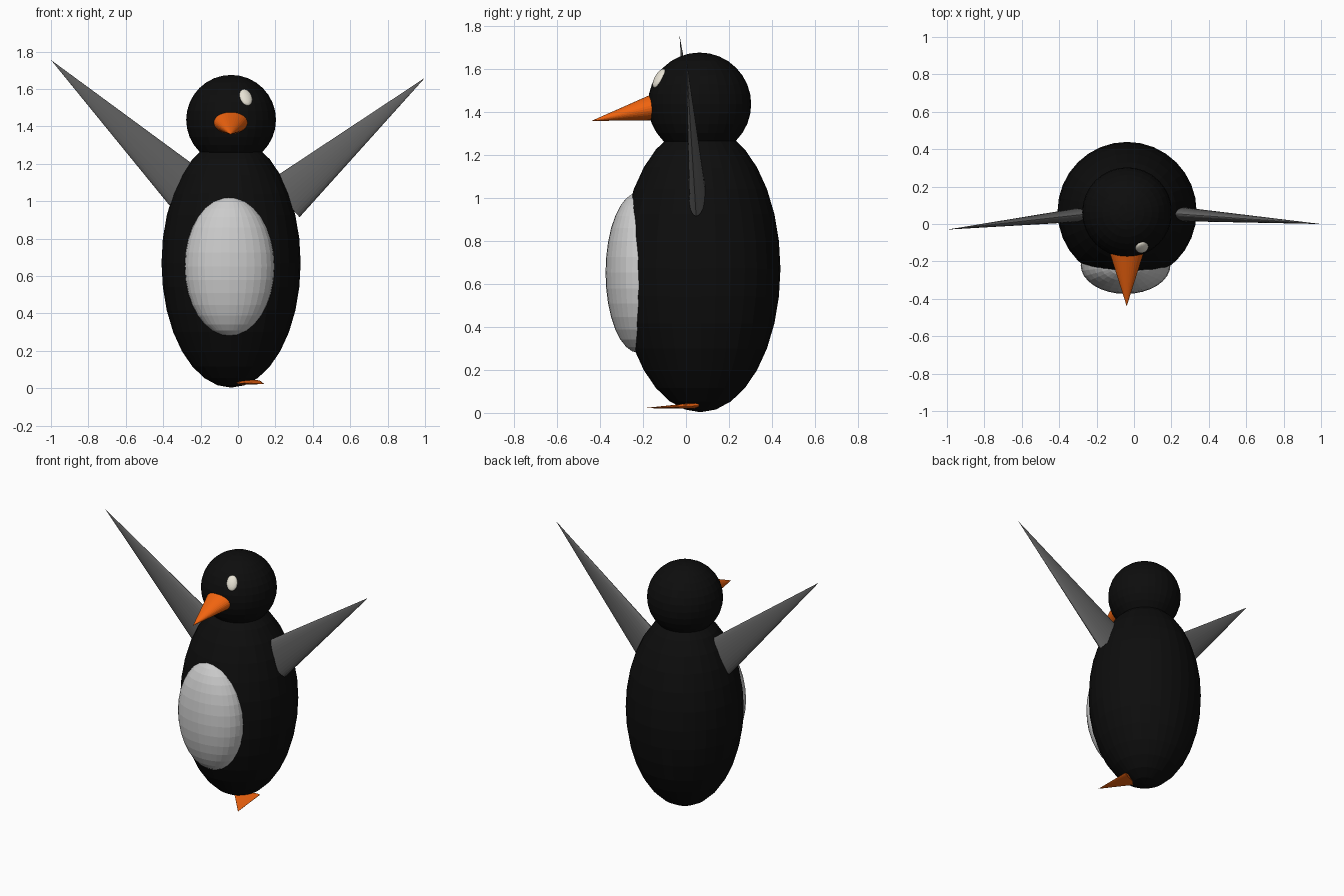
import bpy
from mathutils import Vector, Matrix

if "Cube" in bpy.data.objects:
    bpy.data.objects.remove(bpy.data.objects["Cube"])


def material(name, rgb):
    m = bpy.data.materials.new(name)
    m.diffuse_color = (*rgb, 1)
    m.use_nodes = True
    m.node_tree.nodes["Principled BSDF"].inputs["Base Color"].default_value = m.diffuse_color
    return m


BLACK = material("black", (0.004, 0.004, 0.004))
GREY = material("dark_grey", (0.12, 0.12, 0.12))
WHITE = material("white", (0.6, 0.6, 0.6))
CREAM = material("cream", (0.8, 0.76, 0.66))
ORANGE = material("orange", (0.9, 0.13, 0.005))


def frame(axis, wide):
    """Rotation with local z along axis and local x as near to wide as possible."""
    z = Vector(axis).normalized()
    y = z.cross(Vector(wide)).normalized()
    x = y.cross(z)
    return Matrix((x, y, z)).transposed().to_4x4()


def finish(name, mat, matrix):
    ob = bpy.context.object
    ob.name = name
    ob.data.materials.append(mat)
    ob.data.transform(matrix)
    return ob


def ellipsoid(name, mat, centre, radii, rot=Matrix.Identity(4)):
    bpy.ops.mesh.primitive_uv_sphere_add(segments=32, ring_count=16, radius=1)
    return finish(name, mat, Matrix.Translation(centre) @ rot @ Matrix.Diagonal((*radii, 1)))


def flat_cone(name, mat, base, tip, half_width, half_thick, wide):
    """Flattened cone running from the base centre to the tip."""
    base, tip = Vector(base), Vector(tip)
    axis = tip - base
    bpy.ops.mesh.primitive_cone_add(vertices=32, radius1=1, radius2=0, depth=1)
    size = Matrix.Diagonal((half_width, half_thick, axis.length, 1))
    return finish(name, mat, Matrix.Translation((base + tip) / 2) @ frame(axis, wide) @ size)


# Body, head and belly patch
ellipsoid("body", BLACK, (-0.037, 0.067, 0.67), (0.372, 0.372, 0.667))
head_centre = Vector((-0.037, 0.063, 1.435))
ellipsoid("head", BLACK, head_centre, (0.24, 0.24, 0.24))
ellipsoid("belly", WHITE, (-0.045, -0.22, 0.652), (0.24, 0.154, 0.373))

# Single eye, lying on the head surface
eye_centre = Vector((0.042, -0.125, 1.555))
ellipsoid("eye", CREAM, eye_centre, (0.035, 0.05, 0.018),
          frame(eye_centre - head_centre, (1, 0.25, 0.15)))

# Beak
flat_cone("beak", ORANGE, (-0.039, -0.15, 1.42), (-0.039, -0.44, 1.357), 0.092, 0.061, (1, 0, 0))

# Raised wings, at slightly different angles
for name, base, tip in (("left_wing", (-0.28, 0.05, 1.07), (-1.0, -0.03, 1.755)),
                        ("right_wing", (0.247, 0.053, 1.011), (1.0, 0.0, 1.66))):
    flat_cone(name, GREY, base, tip, 0.127, 0.038, (0, 0, 1))

# Single foot, turned outward
flat_cone("foot", ORANGE, (0.048, 0.03, 0.033), (0.14, -0.2, 0.022), 0.083, 0.013, (1, 0, 0))
